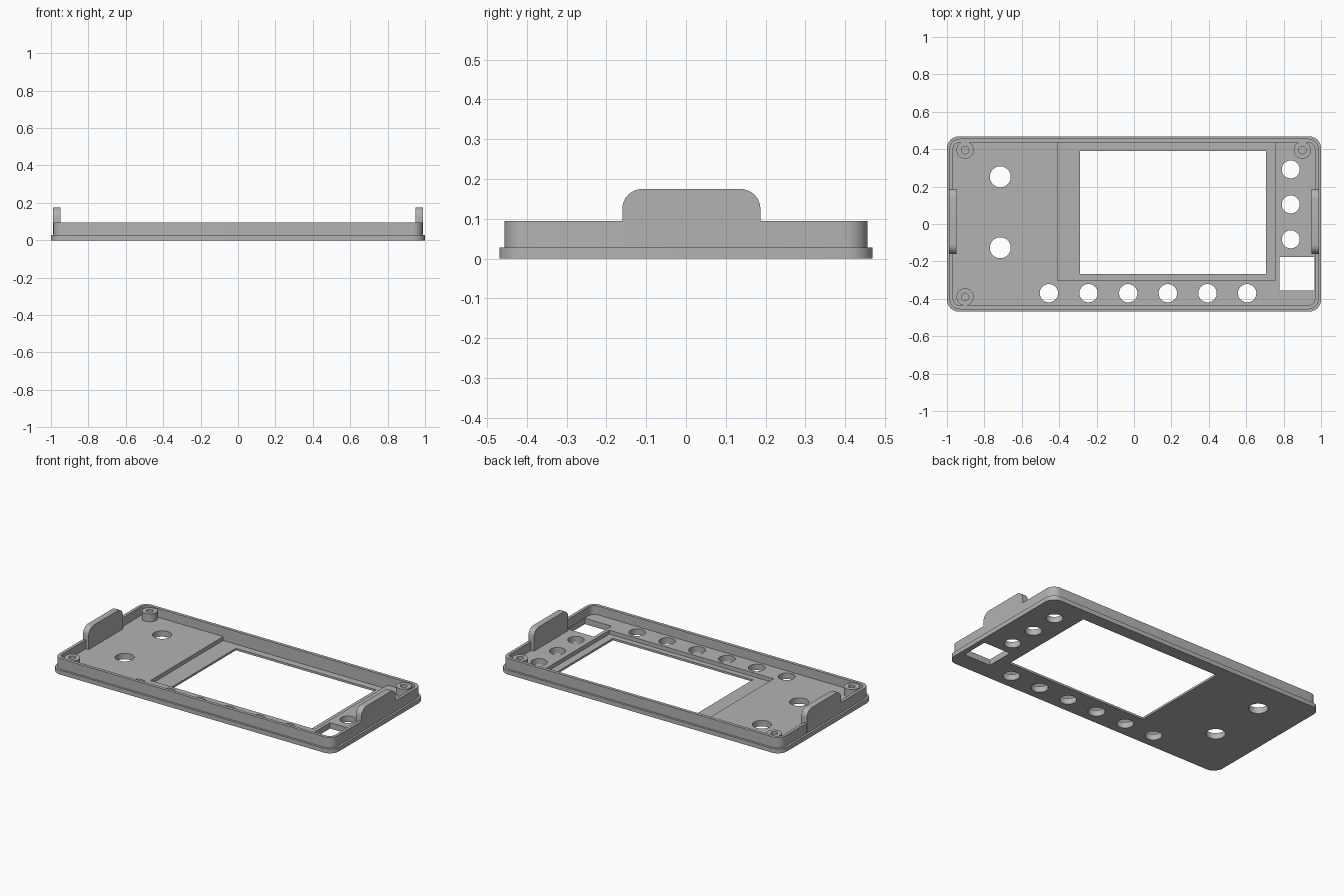
import bpy
import bmesh
import math
from mathutils import Matrix, Vector

old = bpy.data.objects.get("Cube")
if old:
    bpy.data.objects.remove(old, do_unlink=True)

# Single plastic colour
grey = bpy.data.materials.new("grey plastic")
grey.use_nodes = True
colour = (0.45, 0.45, 0.45, 1)
grey.diffuse_color = colour
grey.node_tree.nodes["Principled BSDF"].inputs["Base Color"].default_value = colour


def rounded(x0, x1, y0, y1, radii, steps=8):
    """Rectangle outline; radii run from the lower left, counter-clockwise."""
    pts = []
    corners = ((x0, y0, 1, 1), (x1, y0, -1, 1), (x1, y1, -1, -1), (x0, y1, 1, -1))
    for i, ((x, y, sx, sy), r) in enumerate(zip(corners, radii)):
        if r == 0:
            pts.append((x, y))
            continue
        for k in range(steps + 1):
            a = math.pi * (1 + i / 2 + k / steps / 2)
            pts.append((x + sx * r + r * math.cos(a), y + sy * r + r * math.sin(a)))
    return pts


def circle(x, y, r, sides=40):
    return [(x + r * math.cos(math.tau * k / sides), y + r * math.sin(math.tau * k / sides))
            for k in range(sides)]


def prism(name, outline, z0, z1, matrix=None):
    """Extrude an outline from z0 to z1."""
    bm = bmesh.new()
    face = bm.faces.new([bm.verts.new((x, y, z0)) for x, y in outline])
    ext = bmesh.ops.extrude_face_region(bm, geom=[face])
    top = [v for v in ext["geom"] if isinstance(v, bmesh.types.BMVert)]
    bmesh.ops.translate(bm, verts=top, vec=Vector((0, 0, z1 - z0)))
    if matrix:
        bm.transform(matrix)
    bmesh.ops.recalc_face_normals(bm, faces=bm.faces)
    mesh = bpy.data.meshes.new(name)
    bm.to_mesh(mesh)
    bm.free()
    mesh.materials.append(grey)
    obj = bpy.data.objects.new(name, mesh)
    bpy.context.collection.objects.link(obj)
    return obj


def activate(obj):
    bpy.ops.object.select_all(action='DESELECT')
    obj.select_set(True)
    bpy.context.view_layer.objects.active = obj


def combine(obj, tool, operation):
    activate(obj)
    mod = obj.modifiers.new("cut", 'BOOLEAN')
    mod.operation = operation
    mod.solver = 'EXACT'
    mod.object = tool
    bpy.ops.object.modifier_apply(modifier=mod.name)
    bpy.data.objects.remove(tool, do_unlink=True)


def cut(obj, outline, z0, z1):
    combine(obj, prism("cutter", outline, z0, z1), 'DIFFERENCE')


FLOOR, RECESS, RIM = 0.038, 0.013, 0.095

# Tray: flanged base with a raised wall
tray = prism("tray", rounded(-1, 1, -0.469, 0.469, [0.065] * 4), 0, 0.028)
wall = prism("wall", rounded(-0.987, 0.987, -0.456, 0.456, [0.055] * 4), 0.01, RIM)
combine(tray, wall, 'UNION')
cut(tray, rounded(-0.968, 0.968, -0.436, 0.436, [0.04] * 4), FLOOR, 0.2)

# Screen recess and window
cut(tray, rounded(-0.41, 0.755, -0.302, 0.436, [0] * 4), RECESS, 0.06)
cut(tray, rounded(-0.288, 0.705, -0.266, 0.39, [0] * 4), -0.1, 0.06)

# Square opening and round button holes
cut(tray, rounded(0.777, 0.966, -0.355, -0.177, [0] * 4), -0.1, 0.06)
holes = [(-0.455 + 0.212 * i, -0.37, 0.049) for i in range(6)]
holes += [(0.838, 0.292 - 0.187 * i, 0.048) for i in range(3)]
holes += [(-0.715, 0.252, 0.056), (-0.715, -0.127, 0.056)]
for x, y, r in holes:
    cut(tray, circle(x, y, r), -0.1, 0.06)

parts = [tray]

# Screw posts with blind holes, none beside the square opening
for name, x, y in (("back_right_post", -0.903, 0.395), ("back_left_post", 0.9, 0.395),
                   ("front_right_post", -0.903, -0.39)):
    post = prism(name, circle(x, y, 0.046), 0.03, 0.088)
    cut(post, circle(x, y, 0.02), 0.045, 0.2)
    parts.append(post)

# Side clips: upright plates with rounded top corners
upright = Matrix(((0, 0, 1, 0), (1, 0, 0, 0), (0, 1, 0, 0), (0, 0, 0, 1)))
profile = rounded(-0.16, 0.187, 0.03, 0.175, [0, 0, 0.05, 0.05])
for name, x0, x1 in (("right_clip", -0.988, -0.948), ("left_clip", 0.948, 0.988)):
    parts.append(prism(name, profile, x0, x1, upright))

for obj in parts:
    activate(obj)
    bpy.ops.object.shade_smooth_by_angle(angle=math.radians(30))
